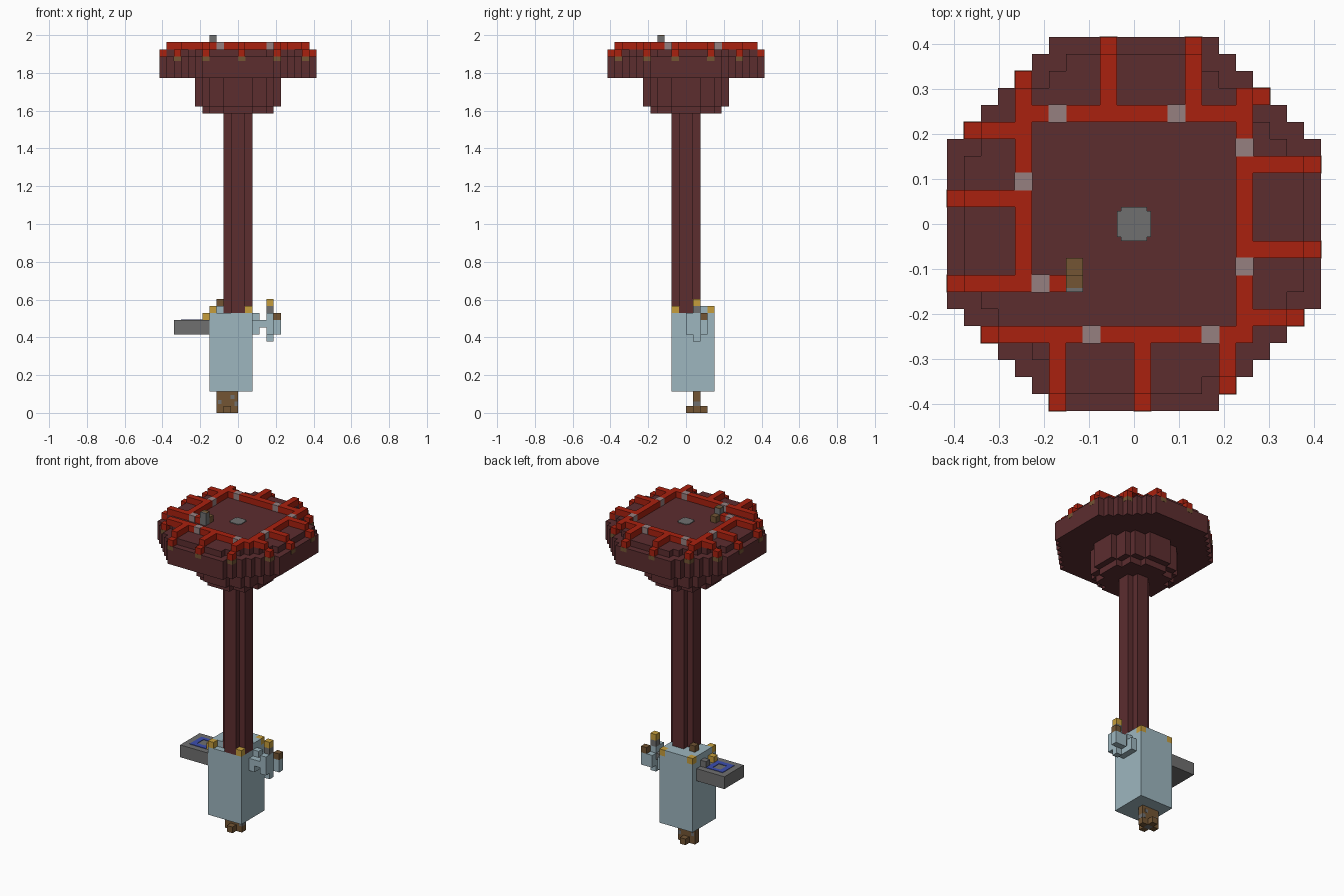
import bpy, bmesh
from mathutils import Matrix, Vector

U = 2 / 53  # one block

cube = bpy.data.objects.get("Cube")
if cube:
    bpy.data.objects.remove(cube)


def material(name, rgb):
    lin = [((c / 255 + 0.055) / 1.055) ** 2.4 for c in rgb] + [1]
    m = bpy.data.materials.new(name)
    m.use_nodes = True
    m.diffuse_color = lin
    m.node_tree.nodes["Principled BSDF"].inputs["Base Color"].default_value = lin
    return m


BROWN = material("dark brown", (92, 45, 47))
RED = material("red", (170, 33, 15))
STEEL = material("pale steel", (157, 182, 191))
GREY = material("grey", (112, 112, 112))
STONE = material("pinkish grey", (150, 128, 128))
TAN = material("tan brown", (115, 85, 52))
YELLOW = material("yellow", (198, 158, 60))
BLUE = material("blue", (60, 78, 175))


def finish(name, bm, mat):
    bmesh.ops.recalc_face_normals(bm, faces=bm.faces)
    mesh = bpy.data.meshes.new(name)
    bm.to_mesh(mesh)
    bm.free()
    mesh.materials.append(mat)
    obj = bpy.data.objects.new(name, mesh)
    bpy.context.collection.objects.link(obj)
    return obj


def blocks(name, mat, boxes, grow=0.0):
    """Boxes given as x0, x1, y0, y1, z0, z1 in block units."""
    bm = bmesh.new()
    for x0, x1, y0, y1, z0, z1 in boxes:
        centre = Vector((x0 + x1, y0 + y1, z0 + z1)) * U / 2
        size = Vector((x1 - x0 + grow, y1 - y0 + grow, z1 - z0 + grow)) * U
        bmesh.ops.create_cube(bm, size=1, matrix=Matrix.Translation(centre) @ Matrix.Diagonal((*size, 1)))
    return finish(name, bm, mat)


def stepped_disc(name, mat, widths, z0, z1, scale=U):
    """Stepped round slab; widths are the half widths of rows outward from the middle."""
    quarter = []
    for row, w in enumerate(widths):
        for p in ((w, row), (w, row + 1)):
            if len(quarter) > 1 and quarter[-1][0] == quarter[-2][0] == p[0]:
                quarter.pop()
            if not quarter or quarter[-1] != p:
                quarter.append(p)
    quarter = [p for p in quarter if p[1] > 0]
    half = quarter + [(-x, y) for x, y in reversed(quarter)]
    outline = half + [(-x, -y) for x, y in half]
    bm = bmesh.new()
    face = bm.faces.new([bm.verts.new((x * scale, y * scale, z0 * U)) for x, y in outline])
    top = bmesh.ops.extrude_face_region(bm, geom=[face])["geom"]
    bmesh.ops.translate(bm, vec=(0, 0, (z1 - z0) * U),
                        verts=[v for v in top if isinstance(v, bmesh.types.BMVert)])
    return finish(name, bm, mat)


# Platform, underside and pole
rim = [11] * 5 + [10, 9, 8, 7, 6, 5]
stepped_disc("platform_rim", BROWN, rim, 47, 50)
stepped_disc("platform_floor", BROWN, [w - 1 for w in rim[1:]], 50, 51)
stepped_disc("upper_collar", BROWN, [6, 6, 5, 5, 4, 2], 43, 47)
stepped_disc("lower_collar", BROWN, [5, 5, 4, 4, 2], 42, 43)
stepped_disc("pole", BROWN, [2, 1], 14, 42)
stepped_disc("floor_spot", GREY, [4] * 3 + [3], 51, 51.1, U / 4)

# Red beams: a square ring and spokes
ring = [(-7, 7, 6, 7), (-8, 7, -7, -6), (6, 7, -6, 6), (-7, -6, -3, 6), (6, 7, 7, 8), (-10, -4, -4, -3)]
spokes = [(-5, -4, -10, -7), (0, 1, -10, -7), (5, 6, -9, -7),
          (-2, -1, 7, 10), (3, 4, 7, 10), (-7, -6, 7, 8),
          (7, 10, -2, -1), (7, 10, 3, 4), (7, 9, -6, -5),
          (-10, -7, 1, 2), (-9, -7, 5, 6)]
blocks("beams", RED, [(*b, 51, 52) for b in ring + spokes])

# Dropped beam ends, each with a hanging cap painted on the rim
ends = [(-9, -7), (-11, -4), (7, 7)]
for x0, x1, y0, y1 in spokes:
    if y1 - y0 > x1 - x0 or (x0, y0) == (-7, 7):
        ends.append((x0, y0 - 1 if y0 < 0 else y1))
    else:
        ends.append((x0 - 1 if x0 < 0 else x1, y0))
blocks("beam_ends", RED, [(x, x + 1, y, y + 1, 50, 51) for x, y in ends])
blocks("beam_end_caps", TAN, [(x - .03, x + 1.03, y - .03, y + 1.03, 49.35, 49.99) for x, y in ends])

# Stone blocks set in the ring, and the small post on the floor
stones = [(-5, 6), (2, 6), (6, 4), (6, -3), (4, -7), (-3, -7), (-6, -4), (-7, 2)]
blocks("ring_stones", STONE, [(x, x + 1, y, y + 1, 51, 52) for x, y in stones], 0.04)
blocks("post", GREY, [(-4, -3, -4, -3, 51, 52.9)])
blocks("post_top", TAN, [(-4, -3, -3.75, -3, 52.9, 53), (-4, -3, -3, -2, 51, 52)])
blocks("post_top_edge", GREY, [(-4, -3, -4, -3.75, 52.9, 53)])

# Body with a notched top and yellow corners
blocks("body", STEEL, [(-4, 2, -2, 4, 3, 14), (-3, 1, -1, 4, 14, 15), (-1, 1, -2, -1, 14, 15),
                       (-4, -3, -1, 3, 14, 15), (1, 2, -1, 3, 14, 15)])
blocks("body_corners", YELLOW, [(x, x + 1, y, y + 1, 14, 15) for x in (-4, 1) for y in (-2, 3)])
blocks("body_knob", TAN, [(-3, -2, 1, 2, 15, 16)])

# Tray on the right side with a painted blue frame
blocks("tray", GREY, [(-9, -4, -2, 3, 11, 13)])
blocks("tray_frame", BLUE, [(-8, -7.2, -1, 2, 13, 13.08), (-5.8, -5, -1, 2, 13, 13.08),
                            (-7.2, -5.8, -1, -.2, 13, 13.08), (-7.2, -5.8, 1.4, 2, 13, 13.08)])
blocks("tray_yellow_button", YELLOW, [(-5, -4, -1, 0, 13, 14)])
blocks("tray_grey_button", GREY, [(-5, -4, 1, 2, 13, 14)])

# Hand on the left side
blocks("hand", STEEL, [(2, 3, 0, 3, 11, 13), (2, 3, 1, 2, 13, 14), (3, 4, 0, 1, 12, 13),
                       (4, 5, 0, 1, 11, 14), (4, 5, 1, 2, 10, 14), (4, 6, 2, 3, 11, 13)])
blocks("hand_joints", GREY, [(3, 4, 1, 2, 12, 13), (4, 5, 1, 2, 14, 15)])
blocks("fingertip", YELLOW, [(4, 5, 1, 2, 15, 16)])
blocks("thumb_tip", TAN, [(5, 6, 2, 3, 13, 14)])

# Foot
blocks("foot", TAN, [(-3, 0, 1, 2, 1, 3), (-3, -2, 1, 2, 0, 1), (-1, 0, 1, 2, 0, 1),
                     (-2, -1, 0, 1, 0, 1), (-2, -1, 2, 3, 0, 1)])
blocks("foot_core", GREY, [(-2, -1, 1, 2, 0, 1)])
blocks("foot_patches", GREY, [(-1, -.5, 1, 2, 2, 2.5), (-2.8, -2.3, 1, 2, 1.3, 1.8), (-.5, 0, 1, 2, 1, 1.6)], 0.04)
